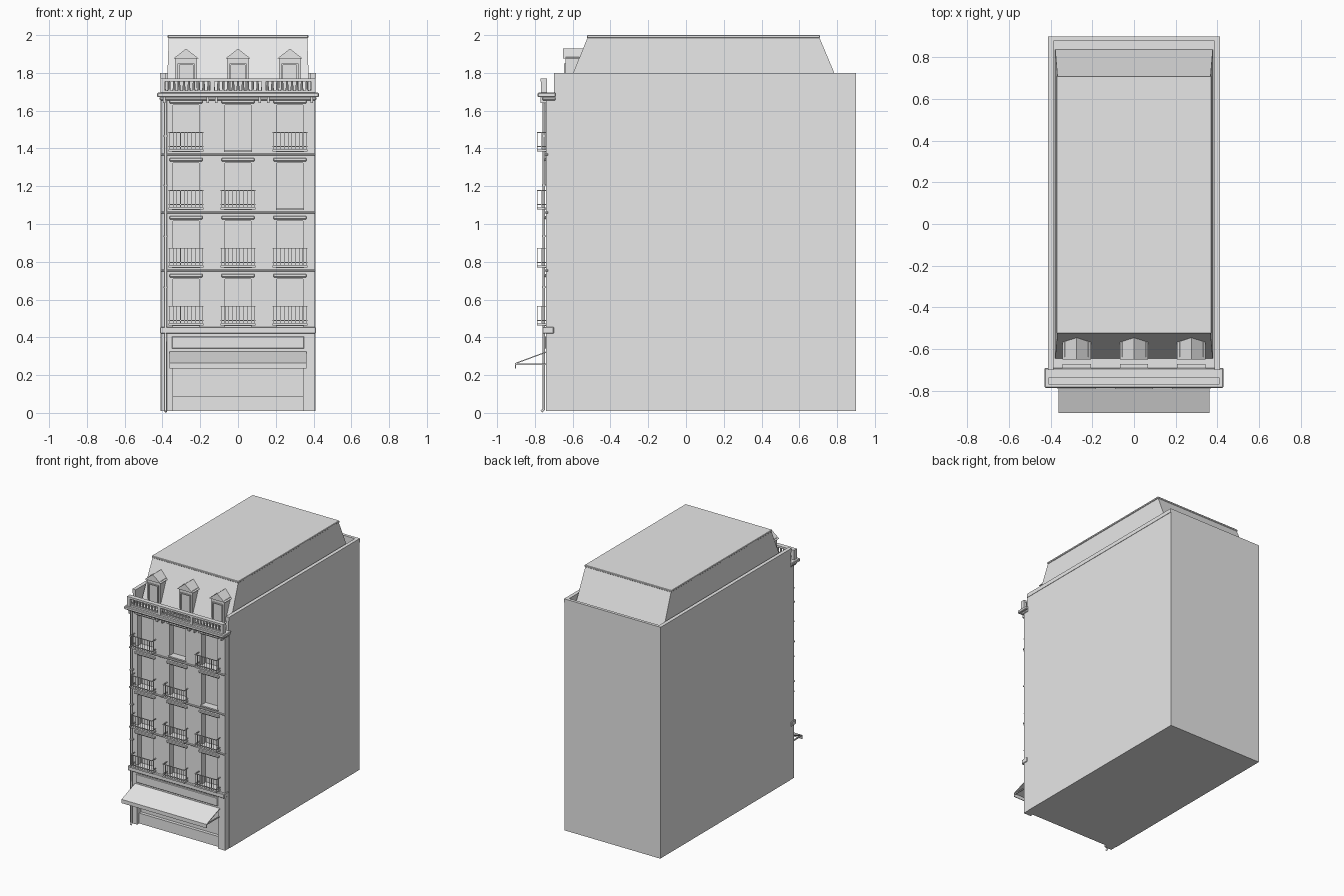
import bpy, bmesh
from mathutils import Vector

old = bpy.data.objects.get("Cube")
if old:
    bpy.data.objects.remove(old, do_unlink=True)

stone = bpy.data.materials.new("plain_grey")
stone.use_nodes = True
stone.diffuse_color = (0.8, 0.8, 0.8, 1)
stone.node_tree.nodes["Principled BSDF"].inputs["Base Color"].default_value = (0.8, 0.8, 0.8, 1)


def finish(name, bm):
    bmesh.ops.recalc_face_normals(bm, faces=bm.faces)
    mesh = bpy.data.meshes.new(name)
    bm.to_mesh(mesh)
    bm.free()
    mesh.materials.append(stone)
    ob = bpy.data.objects.new(name, mesh)
    bpy.context.collection.objects.link(ob)
    return ob


def add_box(bm, x0, x1, y0, y1, z0, z1):
    verts = bmesh.ops.create_cube(bm, size=1)["verts"]
    for v in verts:
        v.co = Vector((x1 if v.co.x > 0 else x0, y1 if v.co.y > 0 else y0, z1 if v.co.z > 0 else z0))
    return verts


def boxes(name, items, bevel=0):
    bm = bmesh.new()
    for item in items:
        add_box(bm, *item)
    if bevel:
        bmesh.ops.bevel(bm, geom=bm.edges[:], offset=bevel, segments=1, affect='EDGES')
    return finish(name, bm)


def extrude_x(name, profile, x0, x1):
    # Side profile in (y, z), extruded across the width
    bm = bmesh.new()
    face = bm.faces.new([bm.verts.new((x0, y, z)) for y, z in profile])
    out = bmesh.ops.extrude_face_region(bm, geom=[face])["geom"]
    bmesh.ops.translate(bm, vec=(x1 - x0, 0, 0), verts=[g for g in out if isinstance(g, bmesh.types.BMVert)])
    return finish(name, bm)


def tube(name, points, radius):
    curve = bpy.data.curves.new(name, 'CURVE')
    curve.dimensions = '3D'
    curve.bevel_depth = radius
    curve.bevel_resolution = 2
    curve.use_fill_caps = True
    spline = curve.splines.new('POLY')
    spline.points.add(len(points) - 1)
    for p, co in zip(spline.points, points):
        p.co = (*co, 1)
    curve.materials.append(stone)
    ob = bpy.data.objects.new(name, curve)
    bpy.context.collection.objects.link(ob)
    return ob


COLUMNS = (-0.275, 0, 0.275)
FLOORS = [0.46 + 0.307 * i for i in range(4)]
FRONT, GLASS, HALF = -0.74, -0.69, 0.068

# Main block and facade piers
boxes("main_block", [(-0.41, 0.41, GLASS, 0.90, 0.01, 1.66)])
edges = [-0.408] + [c + s * HALF for c in COLUMNS for s in (-1, 1)] + [0.408]
boxes("facade_piers", [(edges[i], edges[i + 1], FRONT, -0.67, 0.42, 1.67) for i in range(0, 8, 2)])

# Wall between windows, from each lintel to the sill above
boxes("facade_spandrels", [(c - HALF, c + HALF, FRONT, -0.67, z + 0.25, z + 0.31)
                           for c in COLUMNS for z in FLOORS])
boxes("window_sills", [(c - 0.075, c + 0.075, -0.748, GLASS, z, z + 0.01)
                       for c in COLUMNS for z in FLOORS])
boxes("window_lintels", [(c - 0.088, c + 0.088, -0.752, FRONT, z + 0.258, z + 0.275)
                         for c in COLUMNS for z in FLOORS], 0.003)
boxes("floor_bands", [(-0.41, 0.41, -0.75, -0.73, z - 0.018, z - 0.008) for z in FLOORS[1:]], 0.002)
boxes("shop_cornice", [(-0.413, 0.413, -0.76, -0.70, 0.42, 0.455)], 0.004)

# Ground floor shop front
boxes("shop_surround", [(-0.408, -0.345, FRONT, -0.67, 0.01, 0.42), (0.345, 0.408, FRONT, -0.67, 0.01, 0.42),
                        (-0.345, 0.345, FRONT, -0.67, 0.30, 0.42)])
boxes("shop_stall_riser", [(-0.345, 0.345, -0.715, GLASS, 0.01, 0.09)])
boxes("shop_fascia", [(-0.35, 0.35, -0.75, FRONT, 0.34, 0.405)], 0.003)

# Awning: sloped sheet, valance and side arms
extrude_x("awning", [(-0.74, 0.325), (-0.905, 0.264), (-0.905, 0.235), (-0.900, 0.235),
                     (-0.900, 0.260), (-0.74, 0.319)], -0.363, 0.363)
boxes("awning_arms", [(s * 0.355 - 0.004, s * 0.355 + 0.004, -0.90, -0.73, 0.254, 0.262) for s in (-1, 1)])

# Balconies; two windows have none
bars = []
for i, z in enumerate(FLOORS):
    for c in COLUMNS:
        if (i == 2 and c > 0.1) or (i == 3 and c == 0):
            continue
        x0, x1, y0, y1 = c - 0.092, c + 0.092, -0.79, FRONT
        bars.append((x0, x1, y0, y1, z + 0.003, z + 0.014))
        for rz in (z + 0.026, z + 0.102):
            bars.append((x0, x1, y0, y0 + 0.005, rz, rz + 0.005))
            for x in (x0, x1 - 0.005):
                bars.append((x, x + 0.005, y0, y1, rz, rz + 0.005))
        for k in range(10):
            x = x0 + 0.002 + k * 0.0197
            bars.append((x, x + 0.003, y0 + 0.001, y0 + 0.004, z + 0.014, z + 0.104))
        for x in (x0 + 0.001, x1 - 0.004):
            bars.append((x, x + 0.003, -0.765, -0.762, z + 0.014, z + 0.104))
boxes("balconies", bars)

# Top cornice with brackets
boxes("top_cornice", [(-0.428, 0.428, -0.785, -0.69, 1.672, 1.695),
                      (-0.415, 0.415, -0.76, -0.69, 1.655, 1.672)], 0.004)
boxes("cornice_brackets", [(c + d - 0.006, c + d + 0.006, -0.77, FRONT, 1.64, 1.675)
                           for c in COLUMNS for d in (-0.115, 0.115)])

# Balustrade
bm = bmesh.new()
for k in range(31):
    x = -0.39 + k * 0.026
    ring = bmesh.ops.create_cone(bm, cap_ends=True, segments=8, radius1=0.008, radius2=0.005, depth=0.05)
    bmesh.ops.translate(bm, vec=(x, -0.752, 1.732), verts=ring["verts"])
finish("balusters", bm)
boxes("balustrade_rails", [(-0.41, 0.41, -0.765, -0.738, 1.693, 1.708), (-0.41, 0.41, -0.77, -0.735, 1.755, 1.77)])
boxes("balustrade_posts", [(x - 0.012, x + 0.012, -0.768, -0.736, 1.695, 1.762) for x in (-0.398, -0.137, 0.137, 0.398)])

# Parapet on sides and back
for name, z0, z1, out in (("parapet_wall", 1.66, 1.77, 0), ("parapet_cap", 1.77, 1.80, 0.003)):
    items = [(-0.41 - out, 0.41 + out, 0.88 - out, 0.90, z0, z1)]
    for s in (-1, 1):
        a, b = sorted((s * (0.41 + out), s * (0.388 - out)))
        items.append((a, b, -0.70, 0.90 - 0.001, z0, z1))
    boxes(name, items)
boxes("roof_deck", [(-0.40, 0.40, -0.73, 0.89, 1.64, 1.68)])

# Mansard roof
bm = bmesh.new()
for v in add_box(bm, -0.378, 0.378, -0.65, 0.84, 1.67, 1.99):
    if v.co.z > 1.8:
        v.co.x *= 0.97
        v.co.y = 0.705 if v.co.y > 0 else -0.52
finish("mansard_roof", bm)
boxes("roof_top_edge", [(-0.372, 0.372, -0.525, 0.71, 1.985, 2.0)], 0.003)

# Dormers with gabled roofs
for i, c in enumerate(COLUMNS):
    boxes("dormer_%d" % i, [(c - 0.058, c + 0.058, -0.638, -0.53, 1.67, 1.885),
                            (c - 0.044, c - 0.036, -0.646, -0.63, 1.68, 1.85),
                            (c + 0.036, c + 0.044, -0.646, -0.63, 1.68, 1.85),
                            (c - 0.044, c + 0.044, -0.646, -0.63, 1.842, 1.85)])
    bm = bmesh.new()
    face = bm.faces.new([bm.verts.new((c + x, -0.65, z)) for x, z in
                         ((-0.068, 1.875), (0.068, 1.875), (0, 1.928))])
    out = bmesh.ops.extrude_face_region(bm, geom=[face])["geom"]
    bmesh.ops.translate(bm, vec=(0, 0.115, 0), verts=[g for g in out if isinstance(g, bmesh.types.BMVert)])
    finish("dormer_roof_%d" % i, bm)

# Drainpipe with collars
tube("drainpipe", [(-0.383, -0.752, 1.66), (-0.383, -0.752, 0.02), (-0.383, -0.765, 0.007)], 0.007)
boxes("drainpipe_collars", [(-0.394, -0.372, -0.763, FRONT, z, z + 0.01) for z in (0.66, 0.93, 1.2, 1.46)])
